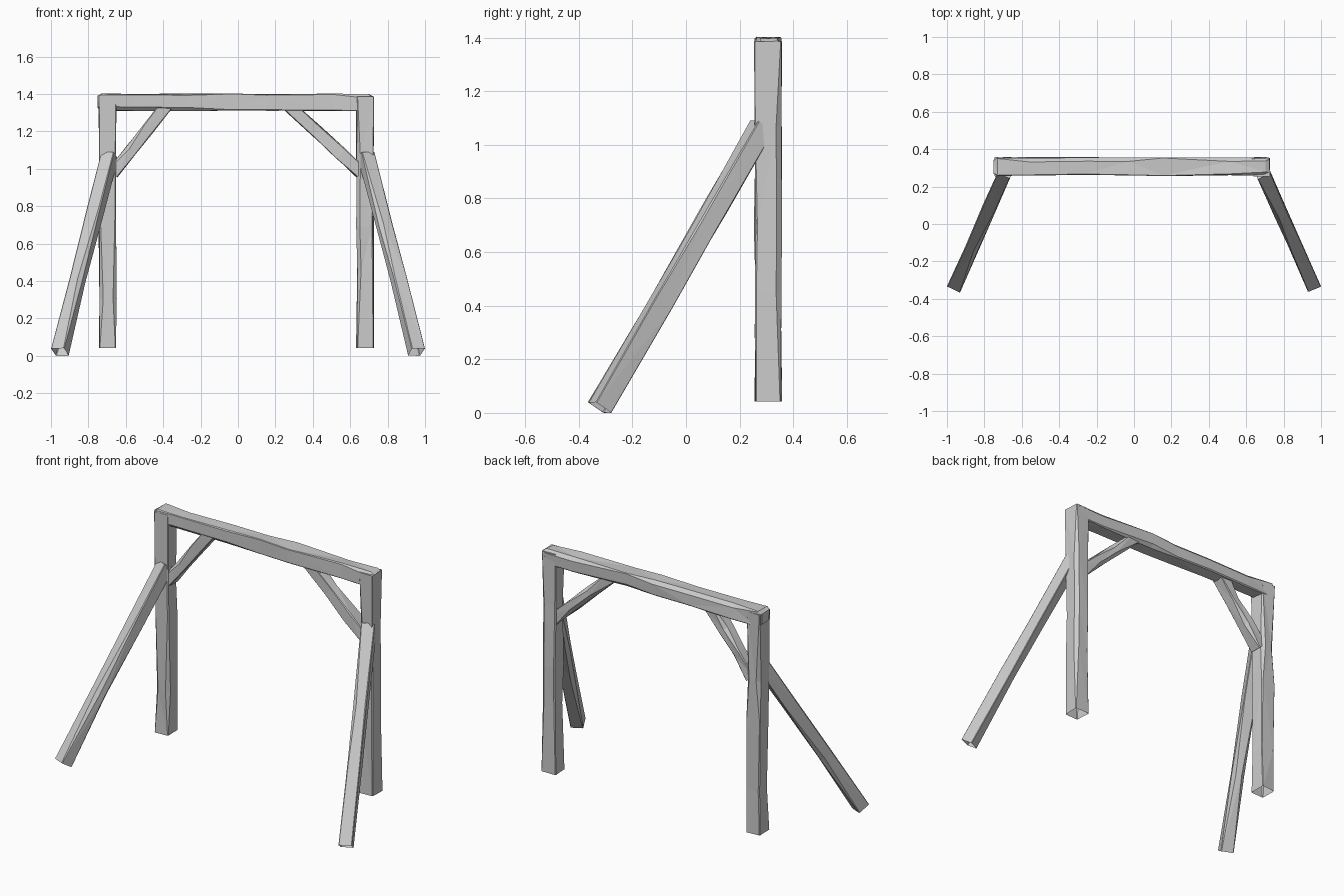
import bpy, bmesh, random
from mathutils import Vector

if "Cube" in bpy.data.objects:
    bpy.data.objects.remove(bpy.data.objects["Cube"])

random.seed(4)


def timber(name, a, b, width, depth, side, rings=5, cap_start=True, cap_end=True,
           taper_start=1.0, taper_end=1.0, rough=0.004):
    """Hewn square timber from a to b; 'side' is the width direction, each
    corner carries a randomly sized chamfer so the faces look axe-cut."""
    a, b = Vector(a), Vector(b)
    d = (b - a).normalized()
    u = Vector(side)
    u = (u - d * u.dot(d)).normalized()
    v = d.cross(u)
    bm = bmesh.new()
    loops = []
    stations = [i / (rings - 1) for i in range(rings)]
    if taper_end < 1:
        stations.insert(-1, 1 - 0.02 / (b - a).length)
    if taper_start < 1:
        stations.insert(1, 0.02 / (b - a).length)
    for i, t in enumerate(stations):
        inner = 0 < i < len(stations) - 1
        s = taper_start if i == 0 else taper_end if i == len(stations) - 1 else 1.0
        if 0.05 < t < 0.95:
            t += random.uniform(-0.06, 0.06)
        c = a.lerp(b, t)
        loop = []
        for k, (sx, sy) in enumerate(((-1, -1), (1, -1), (1, 1), (-1, 1))):
            x = sx * (width / 2 * s + random.uniform(-rough, rough))
            y = sy * (depth / 2 * s + random.uniform(-rough, rough))
            cut = random.choice((0.003, 0.006, 0.02)) if inner else 0.003
            p = [(x, y - sy * cut), (x - sx * cut, y)]
            if k % 2:
                p.reverse()
            loop += [bm.verts.new(c + u * px + v * py) for px, py in p]
        loops.append(loop)
    n = len(loops[0])
    for l0, l1 in zip(loops, loops[1:]):
        for j in range(n):
            k = (j + 1) % n
            bm.faces.new((l0[j], l0[k], l1[k], l1[j]))
    if cap_start:
        bm.faces.new(loops[0][::-1])
    if cap_end:
        bm.faces.new(loops[-1])
    bmesh.ops.triangulate(bm, faces=bm.faces[:])
    bm.normal_update()
    mesh = bpy.data.meshes.new(name)
    bm.to_mesh(mesh)
    bm.free()
    ob = bpy.data.objects.new(name, mesh)
    bpy.context.collection.objects.link(ob)
    return ob


# Top crossbeam
timber("crossbeam", (-0.75, 0.307, 1.355), (0.722, 0.307, 1.355),
       0.096, 0.088, (0, 1, 0), rings=7, taper_start=0.75, taper_end=0.75)

# Each side: upright post, raking leg and diagonal brace
for label, s, post_x, beam_x in (("left", -1, -0.698, -0.405),
                                 ("right", 1, 0.680, 0.300)):
    timber(label + "_post", (post_x, 0.306, 0.042), (post_x, 0.306, 1.385),
           0.092, 0.098, (1, 0, 0), rings=5, cap_start=False)

    timber(label + "_raking_leg", (s * 0.952, -0.322, 0.02), (s * 0.685, 0.285, 1.07),
           0.074, 0.073, (0.91, s * 0.40, 0), rings=4, cap_start=False, rough=0.003)

    edge = Vector((post_x - s * 0.047, 0.305, 1.003))
    top = Vector((beam_x, 0.305, 1.312))
    run = (top - edge).normalized() * 0.035
    timber(label + "_brace", edge - run, top + run,
           0.075, 0.065, (0, 1, 0), rings=4)
